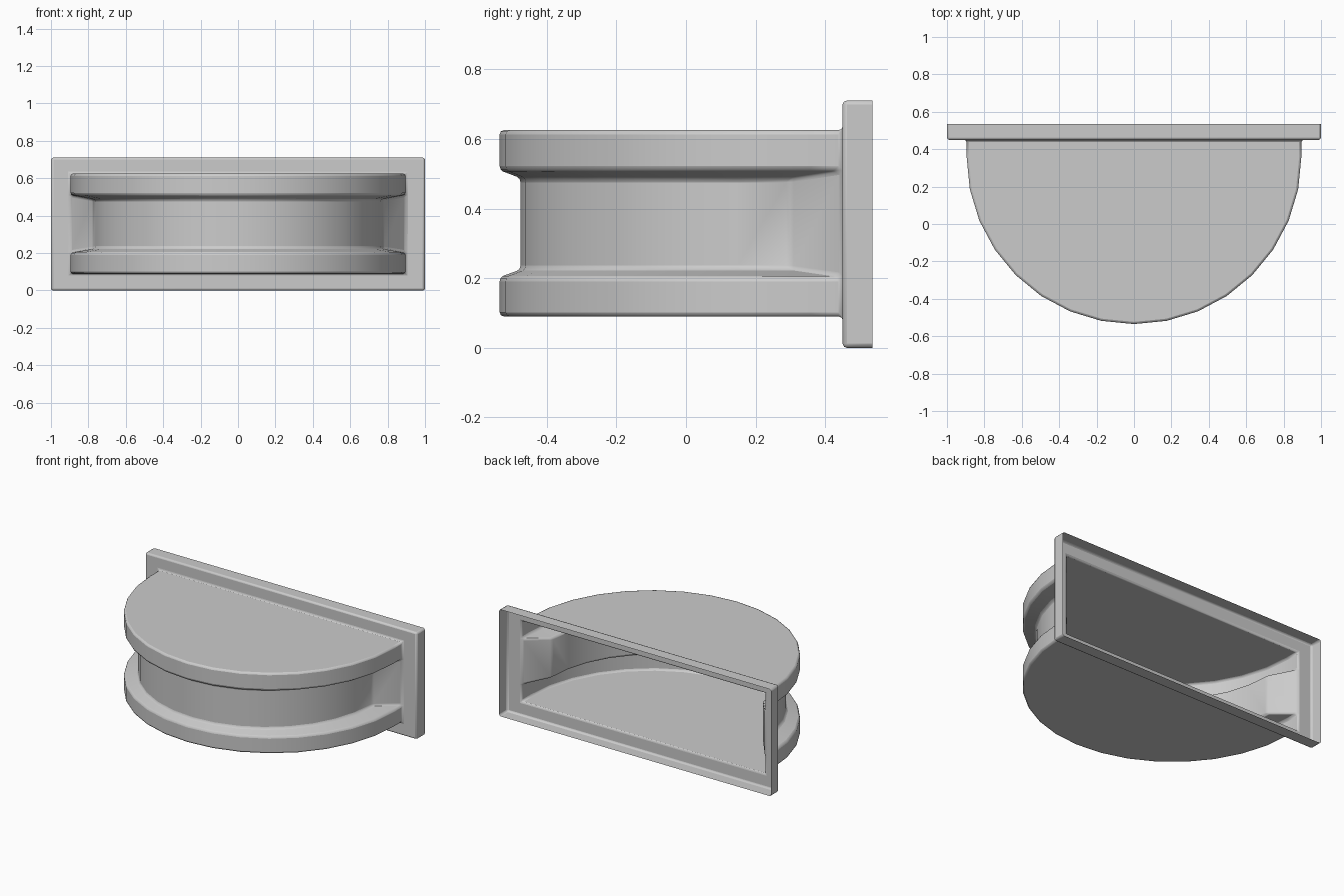
import bpy, bmesh, math

if "Cube" in bpy.data.objects:
    bpy.data.objects.remove(bpy.data.objects["Cube"])

R, CY = 0.895, 0.36          # outer half-drum radius and centre
RI, CYI = 0.775, 0.30        # groove radius and centre
YF, YB = 0.45, 0.535         # flange front and open back
ROWS = [(0.09, 0), (0.203, 0), (0.225, 1), (0.487, 1), (0.51, 0), (0.625, 0)]

bm = bmesh.new()

# drum columns: half circle with grooved profile, flaring out to the flange
cols = []
end_rows = lambda s: [None if inner else bm.verts.new((s * R, YF, z)) for z, inner in ROWS]


def end_column(s):
    c = end_rows(s)
    c[2], c[3] = c[1], c[4]  # groove dies out at the flange
    return c


cols.append(end_column(-1))
for i in range(17):
    a = math.radians(-90 + i * 11.25)
    col = []
    for z, inner in ROWS:
        r, c = (RI, CYI) if inner else (R, CY)
        col.append(bm.verts.new((r * math.sin(a), c - r * math.cos(a), z)))
    cols.append(col)
cols.append(end_column(1))

for a, b in zip(cols, cols[1:]):
    for j in range(len(ROWS) - 1):
        loop = []
        for v in (a[j], b[j], b[j + 1], a[j + 1]):
            if v not in loop:
                loop.append(v)
        bm.faces.new(loop)

# flat bottom and top of the drum
bm.faces.new([c[0] for c in cols])
bm.faces.new([c[-1] for c in cols])


# flange: front face around the opening, and rim walls open at the back
def rect(y):
    return [bm.verts.new(p) for p in
            ((-1, y, 0), (1, y, 0), (1, y, 0.71), (-1, y, 0.71))]


front, back = rect(YF), rect(YB)
for i in range(4):
    j = (i + 1) % 4
    bm.faces.new((front[i], front[j], back[j], back[i]))
L, Rt = cols[0], cols[-1]
bm.faces.new((front[0], front[1], Rt[0], L[0]))
bm.faces.new((front[1], front[2], Rt[5], Rt[4], Rt[1], Rt[0]))
bm.faces.new((front[2], front[3], L[5], Rt[5]))
bm.faces.new((front[3], front[0], L[0], L[1], L[4], L[5]))
bmesh.ops.recalc_face_normals(bm, faces=bm.faces[:])

# make sure normals face outwards
bm.faces.ensure_lookup_table()
top = max(bm.faces, key=lambda f: len(f.verts) * 10 + f.calc_center_median().z)
if top.normal.z < 0:
    bmesh.ops.reverse_faces(bm, faces=bm.faces[:])

me = bpy.data.meshes.new("grooved_half_drum_shell")
bm.to_mesh(me)
bm.free()
ob = bpy.data.objects.new("grooved_half_drum_shell", me)
bpy.context.collection.objects.link(ob)
bpy.context.view_layer.objects.active = ob
ob.select_set(True)
bpy.ops.object.shade_smooth_by_angle(angle=math.radians(40))

# softened edges
bev = ob.modifiers.new("soft_edges", 'BEVEL')
bev.width = 0.012
bev.segments = 2
bev.limit_method = 'ANGLE'
bev.angle_limit = math.radians(30)
